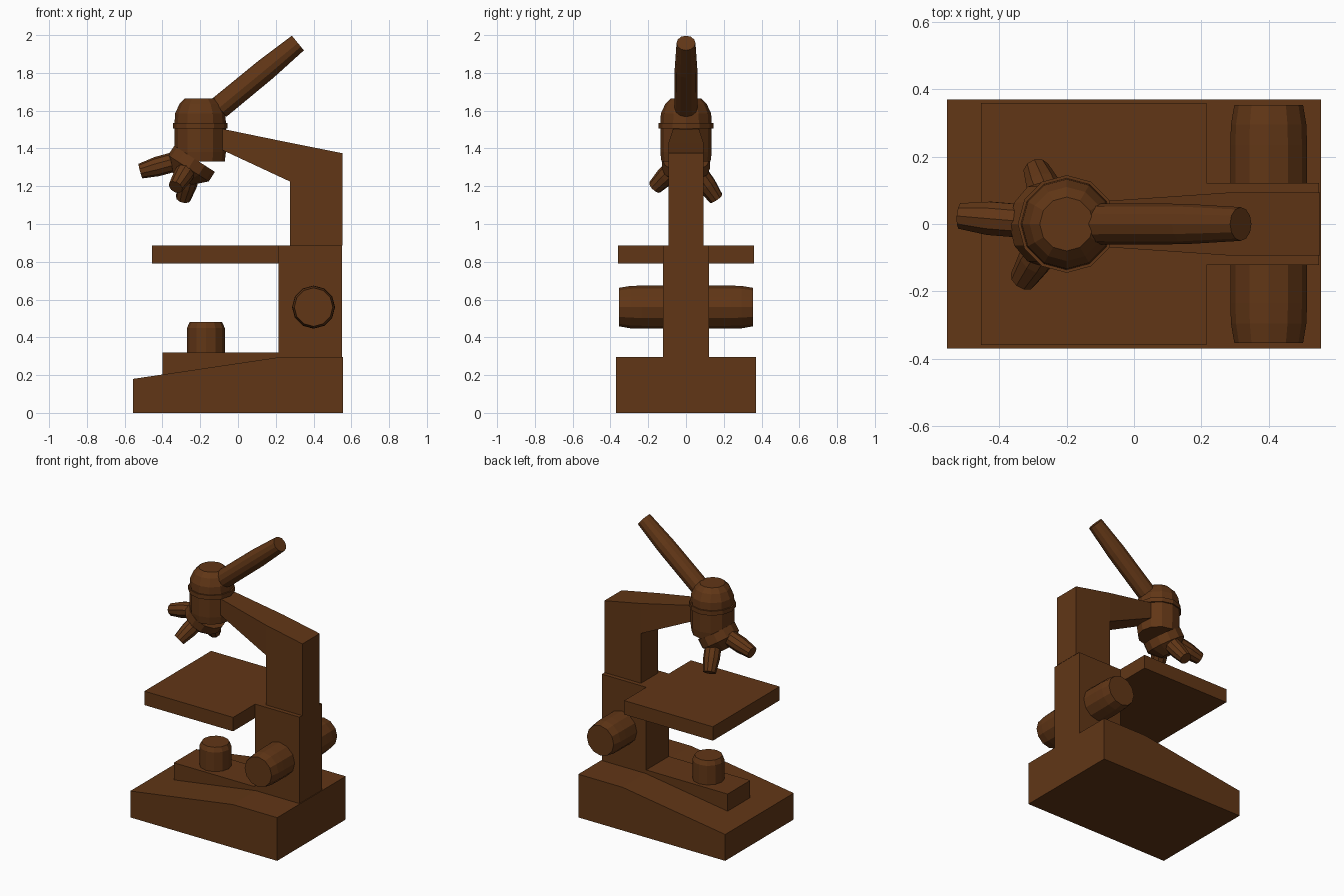
import bpy, bmesh
from math import cos, sin, pi
from mathutils import Vector

if "Cube" in bpy.data.objects:
    bpy.data.objects.remove(bpy.data.objects["Cube"])

mat = bpy.data.materials.new("brown_wood")
mat.diffuse_color = (0.12, 0.037, 0.008, 1)
mat.use_nodes = True
mat.node_tree.nodes["Principled BSDF"].inputs["Base Color"].default_value = mat.diffuse_color


def finish(name, bm):
    bmesh.ops.recalc_face_normals(bm, faces=bm.faces)
    me = bpy.data.meshes.new(name)
    bm.to_mesh(me)
    bm.free()
    me.materials.append(mat)
    ob = bpy.data.objects.new(name, me)
    bpy.context.collection.objects.link(ob)
    return ob


def prism(name, pts, hw, split=None):
    """Side profile (x, z) spread to +-hw in y; hw may vary per point."""
    n = len(pts)
    if not isinstance(hw, (list, tuple)):
        hw = [hw] * n
    bm = bmesh.new()
    sides = [[bm.verts.new((x, s * w, z)) for (x, z), w in zip(pts, hw)] for s in (-1, 1)]
    for ring in sides:
        bm.faces.new(ring)
        if split:
            bmesh.ops.connect_verts(bm, verts=[ring[i] for i in split])
    a, b = sides
    for i in range(n):
        j = (i + 1) % n
        bm.faces.new((a[i], a[j], b[j], b[i]))
    return finish(name, bm)


def lathe(name, start, axis, rings, n=12, cut=None):
    """Rings of (distance along axis, radius), capped at both ends."""
    start, axis = Vector(start), Vector(axis).normalized()
    u = axis.cross(Vector((0, 1, 0)))
    if u.length < 0.1:
        u = Vector((1, 0, 0))
    u.normalize()
    v = axis.cross(u)
    bm = bmesh.new()
    loops = []
    for d, r in rings:
        loops.append([bm.verts.new(start + axis * d + (u * cos(2 * pi * k / n) + v * sin(2 * pi * k / n)) * r)
                      for k in range(n)])
    for a, b in zip(loops, loops[1:]):
        for i in range(n):
            j = (i + 1) % n
            bm.faces.new((a[i], a[j], b[j], b[i]))
    bm.faces.new(loops[0])
    bm.faces.new(loops[-1])
    if cut:
        res = bmesh.ops.bisect_plane(bm, geom=bm.verts[:] + bm.edges[:] + bm.faces[:],
                                     plane_co=cut[0], plane_no=cut[1], clear_outer=True)
        edges = [e for e in res["geom_cut"] if isinstance(e, bmesh.types.BMEdge)]
        bmesh.ops.holes_fill(bm, edges=edges)
    return finish(name, bm)


# Foot with sloping front
prism("base", [(-0.555, 0), (0.555, 0), (0.555, 0.295), (0.22, 0.295), (-0.555, 0.18)], 0.37)

# Lower column with lamp plate in one L-shaped block
prism("lower_column", [(-0.40, 0.15), (0.55, 0.15), (0.55, 0.885), (0.215, 0.885),
                       (0.215, 0.32), (-0.40, 0.32)], 0.122)

# Stage plate
prism("stage", [(-0.455, 0.79), (0.215, 0.79), (0.215, 0.885), (-0.455, 0.885)], 0.36)

# Upper arm, tapering toward the head
prism("arm", [(0.275, 0.885), (0.552, 0.885), (0.552, 1.375), (0.275, 1.43),
              (-0.09, 1.505), (-0.09, 1.395), (0.275, 1.225)],
      [0.093, 0.093, 0.093, 0.093, 0.068, 0.068, 0.093], split=(3, 6))

# Focus knobs on both sides
for side, label in ((-1, "front"), (1, "back")):
    lathe("focus_knob_" + label, (0.40, side * 0.12, 0.56), (0, side, 0),
          [(0, 0.114), (0.115, 0.114), (0.175, 0.112), (0.234, 0.102)])

# Lamp
lathe("lamp", (-0.17, 0, 0.32), (0, 0, 1), [(0, 0.1), (0.13, 0.1), (0.16, 0.086)])

# Head, with its lower side sliced along the tilted nosepiece
nose_at, nose_dir = Vector((-0.23, 0, 1.345)), Vector((-0.54, 0, -0.84))
lathe("head", (-0.20, 0, 1.33), (0, 0, 1),
      [(0, 0.13), (0.05, 0.136), (0.175, 0.136), (0.175, 0.145), (0.205, 0.145), (0.205, 0.136),
       (0.255, 0.133), (0.305, 0.11), (0.335, 0.08)], cut=(nose_at, nose_dir))

# Revolving nosepiece
lathe("nosepiece", nose_at, nose_dir, [(0, 0.128), (0.06, 0.128), (0.125, 0.06)])

# Objectives fanned out from the nosepiece
hub = Vector((-0.225, 0, 1.36))
for i, tip in enumerate([(-0.516, 0.024, 1.28), (-0.29, 0.16, 1.135), (-0.33, -0.165, 1.195)]):
    d = Vector(tip) - hub
    size = d.length
    lathe("objective_%d" % (i + 1), hub, d,
          [(0.07, 0.052), (size - 0.09, 0.052), (size, 0.040)], n=10)

# Eyepiece tube
start, end = Vector((-0.10, 0, 1.615)), Vector((0.317, 0, 1.958))
size = (end - start).length
lathe("eyepiece_tube", start, end - start, [(0, 0.061), (size * 0.6, 0.060), (size, 0.050)])
